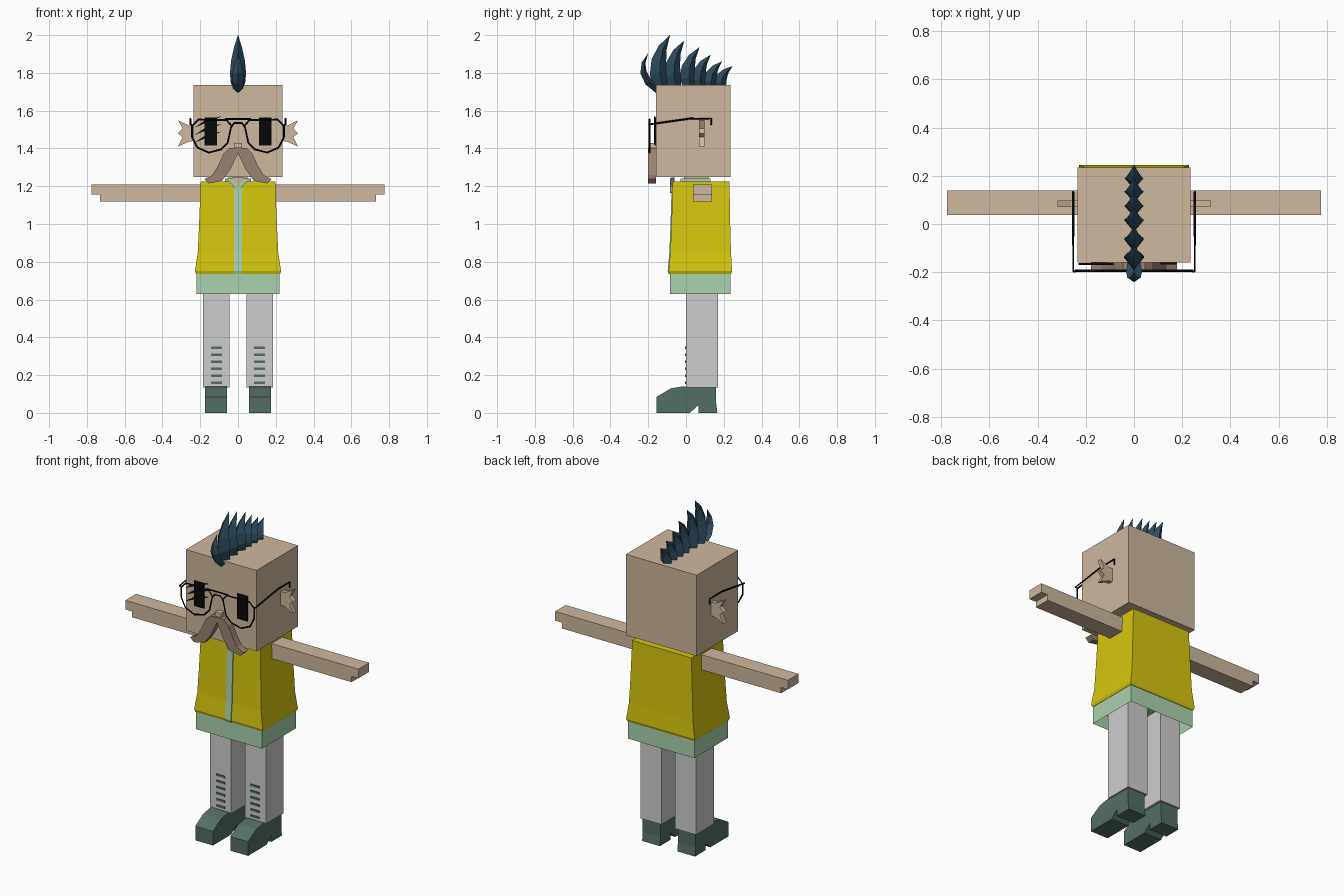
import bpy, bmesh
from mathutils import Vector

cube = bpy.data.objects.get("Cube")
if cube:
    bpy.data.objects.remove(cube, do_unlink=True)


def material(name, r, g, b):
    lin = [(c / 255 / 12.92 if c < 10 else ((c / 255 + 0.055) / 1.055) ** 2.4) for c in (r, g, b)]
    m = bpy.data.materials.new(name)
    m.use_nodes = True
    m.diffuse_color = (*lin, 1)
    m.node_tree.nodes["Principled BSDF"].inputs["Base Color"].default_value = (*lin, 1)
    return m


SKIN = material("skin tan", 205, 184, 158)
YELLOW = material("vest yellow", 214, 199, 14)
MINT = material("shirt mint", 170, 210, 174)
GREY = material("trouser grey", 206, 206, 206)
GREEN = material("shoe green", 84, 110, 100)
HAIR = material("hair blue", 46, 76, 94)
BROWN = material("moustache brown", 154, 130, 115)
BLACK = material("black", 8, 8, 8)


def finish(name, bm, mat):
    bmesh.ops.recalc_face_normals(bm, faces=bm.faces)
    me = bpy.data.meshes.new(name)
    bm.to_mesh(me)
    bm.free()
    me.materials.append(mat)
    ob = bpy.data.objects.new(name, me)
    bpy.context.collection.objects.link(ob)
    return ob


def loft(name, rings, mat):
    """Skin a list of equal-length point rings and cap both ends."""
    bm = bmesh.new()
    vs = [[bm.verts.new(p) for p in ring] for ring in rings]
    n = len(vs[0])
    for a, b in zip(vs, vs[1:]):
        for i in range(n):
            j = (i + 1) % n
            bm.faces.new((a[i], a[j], b[j], b[i]))
    bm.faces.new(vs[0])
    bm.faces.new(vs[-1])
    return finish(name, bm, mat)


def rect(z, x0, x1, y0, y1):
    return [(x0, y0, z), (x1, y0, z), (x1, y1, z), (x0, y1, z)]


def box(name, x0, x1, y0, y1, z0, z1, mat):
    return loft(name, [rect(z0, x0, x1, y0, y1), rect(z1, x0, x1, y0, y1)], mat)


def plate(name, pts, y0, y1, mat, side=1):
    """Front-view outline pulled along y."""
    return loft(name, [[(side * x, y, z) for x, z in pts] for y in (y0, y1)], mat)


def side_profile(name, pts, x0, x1, mat):
    """Side-view outline pulled along x."""
    return loft(name, [[(x, y, z) for y, z in pts] for x in (x0, x1)], mat)


def wire(name, paths, thickness):
    cu = bpy.data.curves.new(name, "CURVE")
    cu.dimensions = "3D"
    cu.bevel_depth = thickness
    cu.bevel_resolution = 0
    cu.use_fill_caps = True
    for pts, closed in paths:
        sp = cu.splines.new("POLY")
        sp.points.add(len(pts) - 1)
        for p, co in zip(sp.points, pts):
            p.co = (*co, 1)
        sp.use_cyclic_u = closed
    cu.materials.append(BLACK)
    bpy.context.collection.objects.link(bpy.data.objects.new(name, cu))


# Head and neck
box("head", -0.235, 0.235, -0.16, 0.235, 1.248, 1.735, SKIN)
box("neck", -0.05, 0.05, -0.01, 0.12, 1.2, 1.26, SKIN)
box("nose", -0.02, 0.02, -0.19, -0.155, 1.395, 1.43, SKIN)

# Vest, flared towards the hem
vest = [(0.735, 0.222, -0.087, 0.238), (0.75, 0.228, -0.092, 0.244),
        (0.85, 0.213, -0.083, 0.238), (1.0, 0.206, -0.077, 0.234),
        (1.225, 0.197, -0.07, 0.23)]
loft("vest", [rect(z, -w, w, a, b) for z, w, a, b in vest], YELLOW)

# Shirt: hem with open underside, strip in the vest opening, collar
hem = box("shirt_hem", -0.22, 0.22, -0.085, 0.235, 0.63, 0.74, MINT)
bm = bmesh.new()
bm.from_mesh(hem.data)
bm.faces.ensure_lookup_table()
under = min(bm.faces, key=lambda f: f.calc_center_median().z)
bmesh.ops.inset_region(bm, faces=[under], thickness=0.015)
for v in under.verts:
    v.co.z += 0.08
bm.to_mesh(hem.data)
bm.free()
front = [(a - 0.005, z) for z, w, a, b in vest]
side_profile("shirt_front", front + [(-0.05, 1.225), (-0.05, 0.735)], -0.02, 0.02, MINT)
box("collar", -0.07, 0.07, -0.03, 0.13, 1.2, 1.242, MINT)
plate("neck_opening", [(-0.03, 1.245), (0.03, 1.245), (0, 1.19)], -0.08, -0.06, SKIN)

for side, label in ((1, "left"), (-1, "right")):
    # Arm with a stepped hand
    plate(label + "_arm", [(0.18, 1.12), (0.73, 1.12), (0.73, 1.155), (0.775, 1.155),
                           (0.775, 1.21), (0.18, 1.21)], 0.037, 0.138, SKIN, side)
    # Collar flap
    plate(label + "_collar_flap", [(0.065, 1.242), (0.028, 1.242), (0, 1.195), (0.008, 1.165),
                                   (0.025, 1.2)], -0.084, -0.06, MINT, side)
    # Leg, laces and shoe
    box(label + "_leg", *sorted((side * 0.045, side * 0.185)), 0, 0.17, 0.135, 0.72, GREY)
    for i in range(6):
        z = 0.16 + i * 0.037
        box(label + "_lace", *sorted((side * 0.085, side * 0.143)), -0.005, 0.003,
            z - 0.006, z + 0.006, GREEN)
    shoe = [(-0.155, 0), (-0.155, 0.085), (-0.08, 0.13), (-0.02, 0.14), (0.16, 0.14),
            (0.16, 0.05), (0.166, 0), (0.065, 0), (0.065, 0.04), (0.02, 0)]
    side_profile(label + "_shoe", shoe, side * 0.058, side * 0.176, GREEN)
    # Jagged ear
    plate(label + "_ear", [(0.23, 1.52), (0.262, 1.522), (0.318, 1.55), (0.293, 1.505),
                           (0.318, 1.48), (0.293, 1.46), (0.318, 1.41), (0.262, 1.435),
                           (0.23, 1.44)], 0.07, 0.097, SKIN, side)
    # Eye
    box(label + "_eye", *sorted((side * 0.11, side * 0.177)), -0.167, -0.159, 1.415, 1.565, BLACK)
    # Half of the moustache
    plate(label + "_moustache", [(0, 1.405), (0.045, 1.402), (0.075, 1.375), (0.105, 1.31),
                                 (0.135, 1.26), (0.178, 1.238), (0.155, 1.215), (0.085, 1.228),
                                 (0.04, 1.29), (0, 1.375)], -0.2, -0.158, BROWN, side)

# Scratch marks over the right eye
for dz in (0, 0.04, 0.08):
    plate("eye_scratch", [(-0.23, 1.43 + dz), (-0.16, 1.46 + dz), (-0.085, 1.49 + dz),
                          (-0.165, 1.475 + dz)], -0.17, -0.161, BLACK)

# Glasses: lens rims, bridge, and side arms
lens = [(0.035, 1.52), (0.06, 1.55), (0.21, 1.553), (0.243, 1.52), (0.243, 1.46), (0.215, 1.405),
        (0.155, 1.378), (0.09, 1.395), (0.055, 1.43)]
paths = []
for s in (1, -1):
    paths.append(([(s * x, -0.193, z) for x, z in lens], True))
    paths.append(([(s * 0.243, -0.196, 1.525), (s * 0.252, -0.196, 1.527), (s * 0.252, 0.02, 1.558),
                   (s * 0.252, 0.133, 1.558), (s * 0.252, 0.133, 1.525)], False))
paths.append(([(-0.07, -0.193, 1.555), (0.07, -0.193, 1.555)], False))
paths.append(([(-0.035, -0.193, 1.515), (-0.02, -0.193, 1.535), (0.02, -0.193, 1.535),
               (0.035, -0.193, 1.515)], False))
wire("glasses", paths, 0.005)


# Mohawk: curved, tapering diamond spikes
def spike(base, bend, tip, depth, width):
    b, c, t = (Vector((0, *p)) for p in (base, bend, tip))
    rings = []
    for u, s in ((0, 0.75), (0.25, 1), (0.5, 0.85), (0.75, 0.5), (1, 0.02)):
        p = b * (1 - u) ** 2 + c * 2 * u * (1 - u) + t * u * u
        d = (c - b) * (1 - u) + (t - c) * u
        n = Vector((0, d.z, -d.y)).normalized() * depth * s / 2
        w = Vector((width * s, 0, 0))
        rings.append([p + n, p + w + n * 0.2, p - n, p - w + n * 0.2])
    loft("mohawk_spike", rings, HAIR)


spike((-0.15, 1.705), (-0.275, 1.80), (-0.2, 1.905), 0.04, 0.033)
tips = [(-0.085, 2.0), (-0.01, 1.97), (0.07, 1.935), (0.13, 1.895), (0.19, 1.86), (0.245, 1.835)]
for i, (y, z) in enumerate(tips):
    lean = 0.045 + i * 0.003
    spike((y - lean, 1.715), (y - lean - 0.05 + i * 0.006, 1.72 + (z - 1.72) * 0.55), (y, z),
          0.092 - i * 0.005, 0.043 - i * 0.001)
